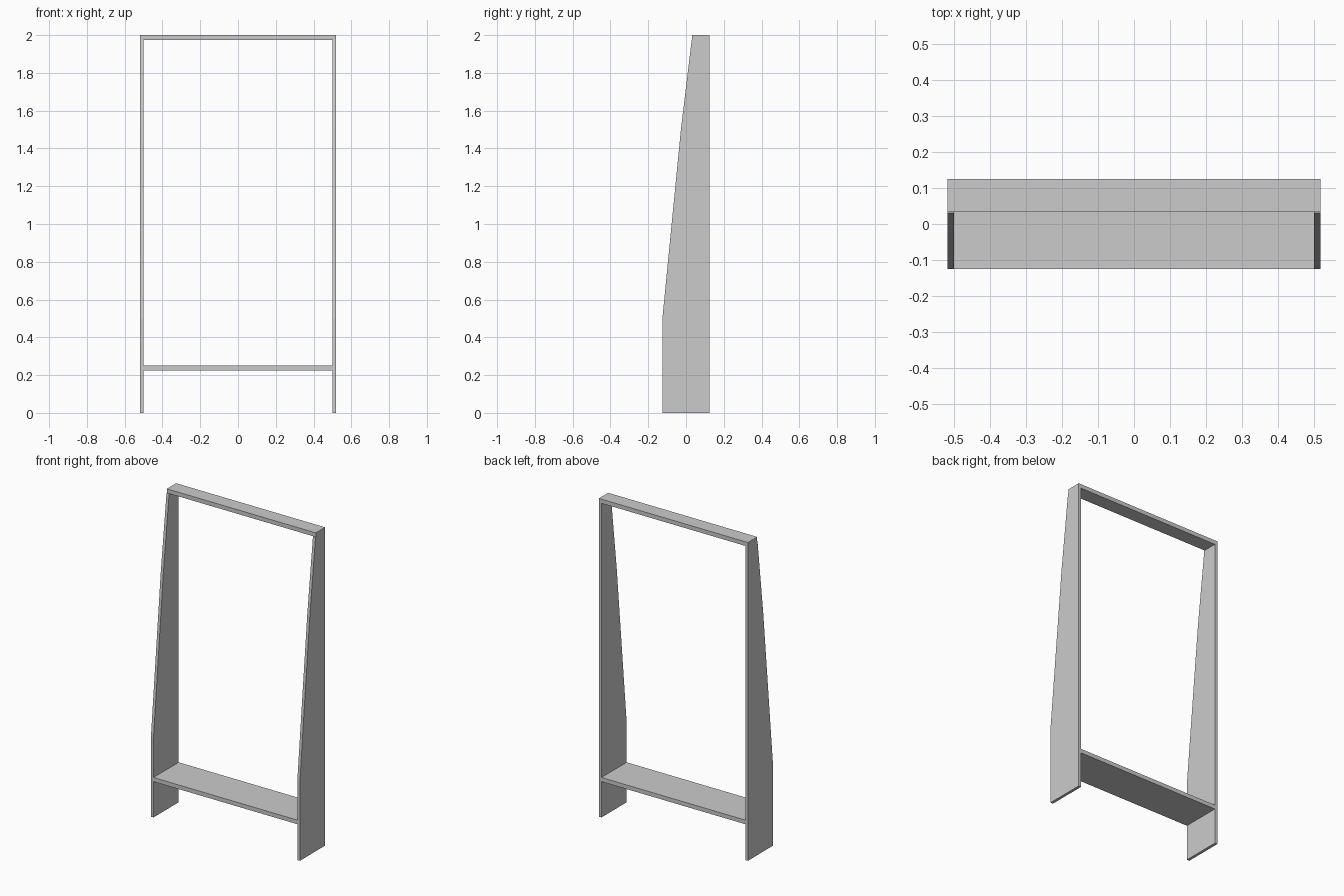
import bpy

if "Cube" in bpy.data.objects:
    bpy.data.objects.remove(bpy.data.objects["Cube"])

INNER, OUTER = 0.5, 0.518   # inner and outer faces of the side panels
FRONT, BACK = -0.125, 0.125
TOP_FRONT, BOARD = 0.033, 0.026


def extrude_x(name, profile, x0, x1):
    """Solid from a (y, z) profile, listed anticlockwise seen from +x."""
    n = len(profile)
    verts = [(x, y, z) for x in (x0, x1) for y, z in profile]
    faces = [tuple(reversed(range(n))), tuple(range(n, 2 * n))]
    faces += [(i, (i + 1) % n, (i + 1) % n + n, i + n) for i in range(n)]
    mesh = bpy.data.meshes.new(name)
    mesh.from_pydata(verts, [], faces)
    obj = bpy.data.objects.new(name, mesh)
    bpy.context.collection.objects.link(obj)
    return obj


def rect(y0, y1, z0, z1):
    return [(y0, z0), (y1, z0), (y1, z1), (y0, z1)]


# Tapered side panels, running up to the underside of the top board
side = [(FRONT, 0), (BACK, 0), (BACK, 2 - BOARD), (0.030, 2 - BOARD),
        (-0.027, 1.5), (FRONT, 0.5)]
extrude_x("right_side_panel", side, INNER, OUTER)
extrude_x("left_side_panel", side, -OUTER, -INNER)

# Top board across both panels
extrude_x("top_board", rect(TOP_FRONT, BACK, 2 - BOARD, 2), -OUTER, OUTER)

# Low shelf between the panels
extrude_x("shelf", rect(FRONT, BACK, 0.225, 0.225 + BOARD), -INNER, INNER)
